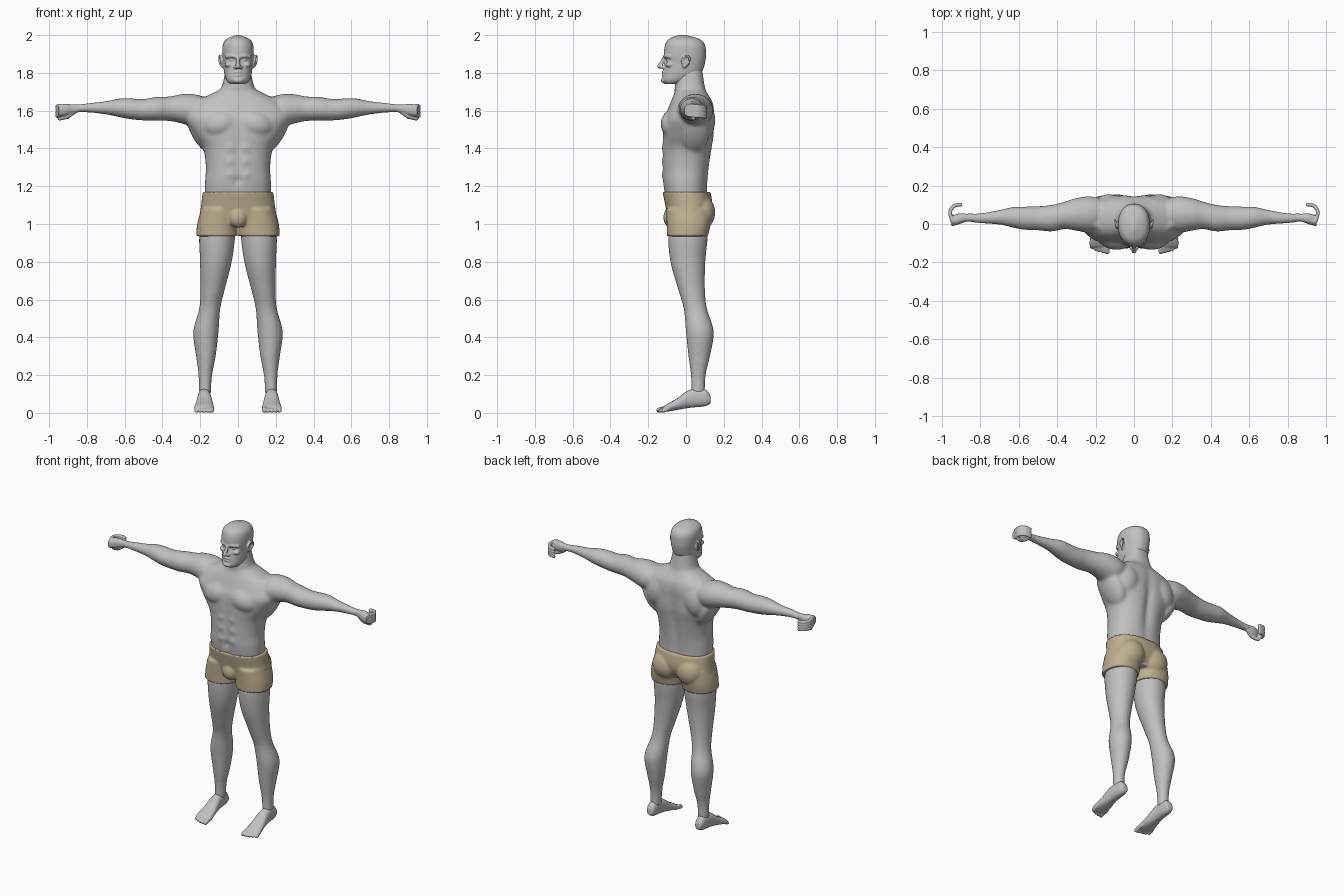
import bpy
import bmesh
import math
from mathutils import Euler, Matrix, Vector

BOTH = (1, -1)
MIDDLE = (1,)

if "Cube" in bpy.data.objects:
    bpy.data.objects.remove(bpy.data.objects["Cube"])


def material(name, colour):
    mat = bpy.data.materials.new(name)
    mat.use_nodes = True
    mat.diffuse_color = (*colour, 1)
    shader = mat.node_tree.nodes["Principled BSDF"]
    shader.inputs["Base Color"].default_value = (*colour, 1)
    return mat


def spline(points, steps):
    """Resample rows of numbers along a smooth curve."""
    rows = [Vector(point) for point in points]
    rows = [rows[0]] + rows + [rows[-1]]
    result = []
    for before, start, end, after in zip(rows, rows[1:], rows[2:], rows[3:]):
        tangent_in = (end - before) / 2
        tangent_out = (after - start) / 2
        for step in range(steps):
            t = step / steps
            ease = t * t * (3 - 2 * t)
            result.append(start.lerp(end, ease) + tangent_in * (t * (1 - t) ** 2)
                          - tangent_out * (t * t * (1 - t)))
    return result + [rows[-1]]


def skin_rings(bm, rings):
    """Join rings of points into a closed tube."""
    rings = [[bm.verts.new(point) for point in ring] for ring in rings]
    for low, high in zip(rings, rings[1:]):
        for i in range(len(low)):
            bm.faces.new((low[i - 1], low[i], high[i], high[i - 1]))
    bm.faces.new(rings[0])
    bm.faces.new(rings[-1])
    return [vert for ring in rings for vert in ring]


def loft(bm, axis, sections, power=2.0, side=1, count=48):
    """Skin rounded sections given as (x, y, z, radius, radius), set across an axis."""
    across = [i for i in range(3) if i != "xyz".index(axis)]
    rings = []
    for row in spline(sections, 6):
        ring = []
        for i in range(count):
            angle = math.tau * i / count
            point = Vector(row[:3])
            for k, radius, wave in zip(across, row[3:], (math.cos(angle), math.sin(angle))):
                point[k] += radius * math.copysign(abs(wave) ** (2 / power), wave)
            point.x *= side
            ring.append(point)
        rings.append(ring)
    return skin_rings(bm, rings)


def column(bm, sections, power):
    """Upright loft on the centre line from (height, half width, front, back)."""
    rows = [(0, (front + back) / 2, z, width, (back - front) / 2)
            for z, width, front, back in sections]
    return loft(bm, "z", rows, power)


def limb(bm, axis, path, stretch, power=2.0):
    """Pair of mirrored lofts from (x, y, z, radius), with their depth stretched."""
    rows = []
    for x, y, z, radius in path:
        radii = (radius * stretch, radius) if axis == "x" else (radius, radius * stretch)
        rows.append((x, y, z, *radii))
    for side in BOTH:
        loft(bm, axis, rows, power, side)


def blob(bm, centre, radii, lean=0.0, sides=BOTH):
    for side in sides:
        place = Vector((centre[0] * side, centre[1], centre[2]))
        matrix = Matrix.LocRotScale(place, Euler((0, lean * side, 0)), Vector(radii))
        bmesh.ops.create_icosphere(bm, subdivisions=3, radius=1, matrix=matrix)


def strand(bm, points, sides=BOTH, count=12):
    """Round-ended tube through (x, y, z, radius) points."""
    rows = spline(points, 5)
    for side in sides:
        rings = []
        for i, row in enumerate(rows):
            ahead = rows[min(i + 1, len(rows) - 1)] - rows[max(i - 1, 0)]
            across = ahead.xyz.cross(Vector((1, 0, 1))).normalized()
            upward = ahead.xyz.cross(across).normalized()
            ring = []
            for k in range(count):
                angle = math.tau * k / count
                point = row.xyz + (across * math.cos(angle) + upward * math.sin(angle)) * row.w
                point.x *= side
                ring.append(point)
            rings.append(ring)
        skin_rings(bm, rings)
    for row in (rows[0], rows[-1]):
        blob(bm, row.xyz, (row.w, row.w, row.w), sides=sides)


def dent(verts, centre, size, depth):
    """Push vertices near a centre along y with a soft falloff."""
    for vert in verts:
        distance = sum(((p - q) / s) ** 2 for p, q, s in zip(vert.co, centre, size))
        vert.co.y += depth * math.exp(-distance)


def finish(bm, name, mat, voxel, smoothing):
    """Fuse all the overlapping pieces into one smooth surface."""
    bmesh.ops.recalc_face_normals(bm, faces=bm.faces)
    mesh = bpy.data.meshes.new(name)
    bm.to_mesh(mesh)
    bm.free()
    mesh.materials.append(mat)
    mesh.shade_smooth()
    obj = bpy.data.objects.new(name, mesh)
    bpy.context.collection.objects.link(obj)
    fuse = obj.modifiers.new("Fuse", "REMESH")
    fuse.mode = "VOXEL"
    fuse.voxel_size = voxel
    fuse.use_smooth_shade = True
    relax = obj.modifiers.new("Relax", "SMOOTH")
    relax.factor = 0.5
    relax.iterations = smoothing


skin = material("grey skin", (0.53, 0.53, 0.53))
cloth = material("tan cloth", (0.52, 0.43, 0.28))

# Torso and neck, with a spine groove, chest line and navel
bm = bmesh.new()
torso = column(bm, [(1, .17, -.08, .11), (1.2, .175, -.12, .115), (1.3, .17, -.125, .125),
                    (1.4, .185, -.125, .14), (1.47, .23, -.125, .15), (1.55, .275, -.12, .15),
                    (1.6, .27, -.1, .15), (1.65, .22, -.08, .14), (1.7, .12, -.06, .11),
                    (1.73, .085, -.06, .1), (1.85, .06, -.05, .08)], power=2.3)
dent(torso, centre=(0, .15, 1.4), size=(.03, .1, .2), depth=-.02)
dent(torso, centre=(0, -.13, 1.4), size=(.02, .06, .2), depth=.01)
dent(torso, centre=(0, -.12, 1.23), size=(.015, .05, .015), depth=.015)

# Chest, shoulder blades, flanks, belly and collar bones
blob(bm, centre=(.09, -.065, 1.53), radii=(.1, .07, .075), lean=.25)
blob(bm, centre=(.13, .09, 1.55), radii=(.085, .065, .11), lean=-.3)
blob(bm, centre=(.2, .04, 1.49), radii=(.05, .085, .13), lean=.5)
for row in range(3):
    blob(bm, centre=(.04, -.095, 1.26 + .07 * row), radii=(.04, .034, .04))
strand(bm, [(.03, -.04, 1.66, .02), (.1, -.045, 1.65, .02), (.2, 0, 1.65, .02)])

# Arms
limb(bm, "x", [(.12, .06, 1.6, .05), (.22, .05, 1.6, .085), (.3, .05, 1.61, .077),
               (.36, .045, 1.61, .065), (.43, .03, 1.61, .063), (.5, .03, 1.605, .057),
               (.57, .03, 1.61, .055), (.63, .035, 1.615, .049), (.7, .035, 1.615, .035),
               (.8, .03, 1.615, .024), (.87, .035, 1.61, .02)], stretch=1.1)

# Legs with kneecaps
limb(bm, "z", [(.1, .01, 1.04, .08), (.11, .01, .94, .095), (.117, .01, .8, .084),
               (.135, .03, .65, .064), (.15, .05, .55, .056), (.17, .073, .43, .067),
               (.17, .07, .3, .052), (.173, .065, .2, .036), (.175, .065, .1, .032)],
     stretch=1.1)
blob(bm, centre=(.15, .01, .59), radii=(.035, .03, .045))
finish(bm, "torso_and_limbs", skin, voxel=0.008, smoothing=10)

# Head with eye sockets
bm = bmesh.new()
head = column(bm, [(1.74, .04, -.11, -.03), (1.76, .06, -.124, .02), (1.8, .073, -.12, .08),
                   (1.85, .078, -.113, .1), (1.9, .083, -.117, .106), (1.95, .08, -.11, .1),
                   (1.98, .06, -.09, .07), (2, .01, -.04, 0)], power=2.2)
for side in BOTH:
    dent(head, centre=(.034 * side, -.11, 1.87), size=(.02, .04, .014), depth=.02)

# Nose, brows, cheeks, eyes, lips and chin
strand(bm, [(0, -.11, 1.89, .01), (0, -.125, 1.86, .01), (0, -.14, 1.835, .013)], MIDDLE)
blob(bm, centre=(.014, -.123, 1.83), radii=(.01, .014, .01))
strand(bm, [(.01, -.11, 1.885, .01), (.035, -.105, 1.89, .01), (.06, -.085, 1.885, .01)])
blob(bm, centre=(.047, -.085, 1.843), radii=(.023, .024, .015))
blob(bm, centre=(.033, -.092, 1.868), radii=(.014, .013, .01))
for z in (1.803, 1.787):
    strand(bm, [(0, -.12, z, .008), (.015, -.117, z, .007), (.03, -.107, 1.795, .004)])
blob(bm, centre=(0, -.113, 1.76), radii=(.03, .02, .016), sides=MIDDLE)

# Ears
strand(bm, [(.083, -.014, 1.84, .007), (.09, -.02, 1.87, .006), (.094, 0, 1.89, .006),
            (.1, .018, 1.88, .006), (.095, .012, 1.85, .006), (.083, -.01, 1.832, .007)])
blob(bm, centre=(.082, 0, 1.86), radii=(.01, .016, .026))
finish(bm, "head", skin, voxel=0.0045, smoothing=3)

# Hands, with fingers curled to the back and a thumb below
bm = bmesh.new()
limb(bm, "x", [(.83, .03, 1.613, .02), (.87, .033, 1.61, .022), (.91, .027, 1.605, .031),
               (.95, .015, 1.6, .03)], stretch=.9, power=2.5)
for finger in range(4):
    bend = [(.913 + .045 * math.cos(turn), .05 + .052 * math.sin(turn),
             1.624 - .017 * finger - .005 * turn, .01) for turn in (-.8, .2, 1, 1.8)]
    strand(bm, bend)
strand(bm, [(.87, .035, 1.595, .015), (.905, .03, 1.57, .013), (.945, .04, 1.557, .01)])
finish(bm, "hands", skin, voxel=0.0045, smoothing=2)

# Feet with toes
bm = bmesh.new()
for side in BOTH:
    loft(bm, "y", [(.177, .13, .07, .02, .02), (.178, .1, .08, .03, .045),
                   (.178, .02, .075, .036, .048), (.178, -.05, .045, .046, .03),
                   (.18, -.1, .027, .052, .02), (.18, -.12, .02, .045, .013)], 2.3, side)
for toe in range(5):
    x = .14 + .02 * toe
    radius = .011 if toe else .014
    tip = -.143 + .0015 * toe * toe
    strand(bm, [(x, -.09, .025, radius), (x, tip + .02, .02, radius), (x, tip, radius, radius)])
finish(bm, "feet", skin, voxel=0.0045, smoothing=3)

# Shorts
bm = bmesh.new()
column(bm, [(1, .17, -.09, .1), (1.05, .2, -.1, .13), (1.1, .195, -.11, .14),
            (1.17, .187, -.124, .13)], power=2.3)
for side in BOTH:
    loft(bm, "z", [(.113, .008, .935, .108, .108), (.11, .014, 1, .106, .116),
                   (.1, .015, 1.08, .095, .12)], 2.2, side)
blob(bm, centre=(.088, .083, 1.06), radii=(.088, .072, .09))
blob(bm, centre=(0, -.08, 1.035), radii=(.05, .04, .055), sides=MIDDLE)
finish(bm, "shorts", cloth, voxel=0.007, smoothing=3)
